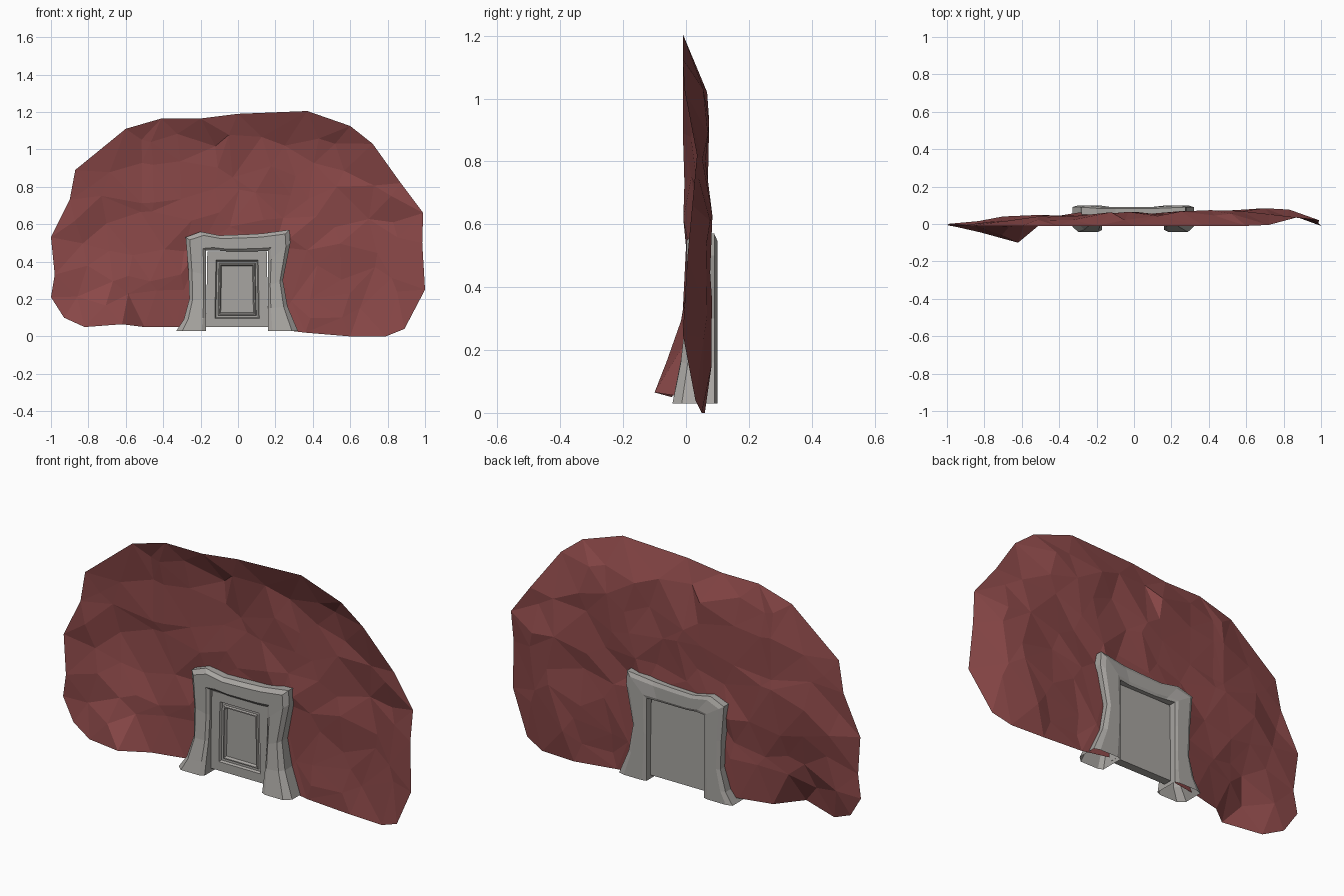
import bpy, bmesh, random
from mathutils import Vector
from mathutils.geometry import delaunay_2d_cdt, intersect_point_line

if "Cube" in bpy.data.objects:
    bpy.data.objects.remove(bpy.data.objects["Cube"])

random.seed(4)


def material(name, rgb):
    m = bpy.data.materials.new(name)
    m.diffuse_color = (*rgb, 1)
    m.use_nodes = True
    m.node_tree.nodes["Principled BSDF"].inputs["Base Color"].default_value = m.diffuse_color
    return m


ROCK = material("red rock", (0.26, 0.066, 0.066))
STONE = material("grey stone", (0.39, 0.375, 0.355))


def add(name, bm, mat):
    me = bpy.data.meshes.new(name)
    bm.to_mesh(me)
    bm.free()
    me.materials.append(mat)
    ob = bpy.data.objects.new(name, me)
    bpy.context.collection.objects.link(ob)
    return ob


def lookup(table, x):
    for (x0, v0), (x1, v1) in zip(table, table[1:]):
        if x <= x1:
            return v0 + (v1 - v0) * (x - x0) / (x1 - x0)
    return table[-1][1]


# Rock wall: one thin faceted sheet, dished at the rim, with a doorway notch
rim = [(-.33, .04, .05), (-.5, .0, .05), (-.62, -.1, .065), (-.82, -.045, .05),
       (-.93, -.02, .1), (-1, -.005, .21), (-.98, -.01, .33), (-1, 0, .53),
       (-.9, -.005, .73), (-.87, -.01, .89), (-.6, -.01, 1.11), (-.41, -.01, 1.165),
       (-.2, -.01, 1.165), (0, -.01, 1.19), (.37, -.01, 1.205), (.6, -.01, 1.125),
       (.72, -.005, 1.03), (.87, .035, .82), (.99, .02, .66), (.985, .005, .5),
       (1, -.01, .25), (.89, .03, .04), (.79, .05, 0), (.6, .06, 0), (.36, .05, .02)]
notch = [(.2, .06, .04), (.2, .06, .48), (-.2, .06, .48), (-.2, .06, .05)]
border = rim + notch
depth = [(-1, 0), (-.8, .022), (-.4, .055), (0, .057), (.45, .065), (.8, .08), (.9, .055), (1, 0)]


def nearest(p, loop):
    best = (9, 0)
    for a, b in zip(loop, loop[1:]):
        q, t = intersect_point_line(p, Vector((a[0], 0, a[2])), Vector((b[0], 0, b[2])))
        t = max(0, min(1, t))
        a2, b2 = Vector(a), Vector(b)
        c = a2.lerp(b2, t)
        best = min(best, ((Vector((c.x, 0, c.z)) - p).length, c.y))
    return best


def inside(x, z):
    hit = False
    for a, b in zip(border, border[1:] + border[:1]):
        if (a[2] > z) != (b[2] > z) and x < a[0] + (b[0] - a[0]) * (z - a[2]) / (b[2] - a[2]):
            hit = not hit
    return hit


pts = list(border)
for i in range(15):
    for j in range(9):
        x = -.98 + i * .14 + random.uniform(-.05, .05)
        z = .06 + j * .14 + random.uniform(-.05, .05)
        p = Vector((x, 0, z))
        if not inside(x, z) or nearest(p, border)[0] < .07:
            continue
        d, ry = nearest(p, rim)
        t = min(1, d / .16)
        y = ry * (1 - t) + lookup(depth, x) * t + random.uniform(-.016, .01)
        y -= .09 * max(0, 1 - abs(x + .64) / .3) * max(0, 1 - z / .5)
        pts.append((x, y, z))
n = len(border)
flat, _, tris, orig, _, _ = delaunay_2d_cdt(
    [Vector((p[0], p[2])) for p in pts], [], [list(range(n))], 1, 1e-5)
bm = bmesh.new()
vs = [bm.verts.new((v.x, pts[o[0]][1] if o else .05, v.y)) for v, o in zip(flat, orig)]
for t in tris:
    f = bm.faces.new([vs[k] for k in t])
    f.normal_update()
    if f.normal.y > 0:
        f.normal_flip()
add("rock_wall", bm, ROCK)

# Door surround stations: outer x, outer z, inner x, inner z
stations = [(-.33, .03, -.17, .03), (-.29, .09, -.17, .1), (-.26, .2, -.17, .2),
            (-.265, .35, -.17, .33), (-.28, .53, -.17, .46), (-.2, .56, -.12, .46),
            (-.1, .54, -.06, .455), (.04, .545, .03, .455), (.13, .55, .1, .455),
            (.275, .57, .16, .458), (.28, .5, .16, .4), (.24, .3, .16, .27),
            (.265, .16, .16, .15), (.32, .03, .16, .03)]


def surround(name, face_y, back_y, lip):
    """Hollow bevelled arch swept along the stations, open behind and below."""
    bm = bmesh.new()
    rows = []
    for ox, oz, ix, iz in stations:
        o, i = Vector((ox, 0, oz)), Vector((ix, 0, iz))
        fy = face_y(oz)
        mid = back_y + (fy - back_y) * .75
        section = [(0, back_y), (0, mid), (.2, fy), (.85, fy), (1, fy + lip), (1, back_y)]
        row = []
        for t, y in section:
            p = o.lerp(i, t)
            row.append(bm.verts.new((p.x, y, p.z)))
        rows.append(row)
    for a, b in zip(rows, rows[1:]):
        for k in range(5):
            bm.faces.new((a[k], a[k + 1], b[k + 1], b[k]))
    bmesh.ops.recalc_face_normals(bm, faces=bm.faces)
    return add(name, bm, STONE)


flare = [(0, -.05), (.03, -.043), (.1, -.028), (.2, -.01), (.35, .002), (.6, .002)]
surround("front_door_surround", lambda z: lookup(flare, z), .075, .012)
surround("back_door_surround", lambda z: .1 if z > .56 or z < .54 else .092, .06, -.006)

# Door slab with stepped, recessed panels on the front
bm = bmesh.new()
bmesh.ops.create_cube(bm, size=1)
for v in bm.verts:
    side = .332 if v.co.z < 0 else .318      # slight taper leaves a gap at the top corners
    v.co = (-.005 + v.co.x * side, .042 + v.co.y * .044, .252 + v.co.z * .405)
bm.normal_update()
panel = [f for f in bm.faces if f.normal.y < -.9]
for width, step in ((.066, 0), (.008, -.012), (.014, 0), (.006, .008),
                    (.008, 0), (.008, -.014)):
    bmesh.ops.inset_region(bm, faces=panel, thickness=width, depth=step)
add("door", bm, STONE)
